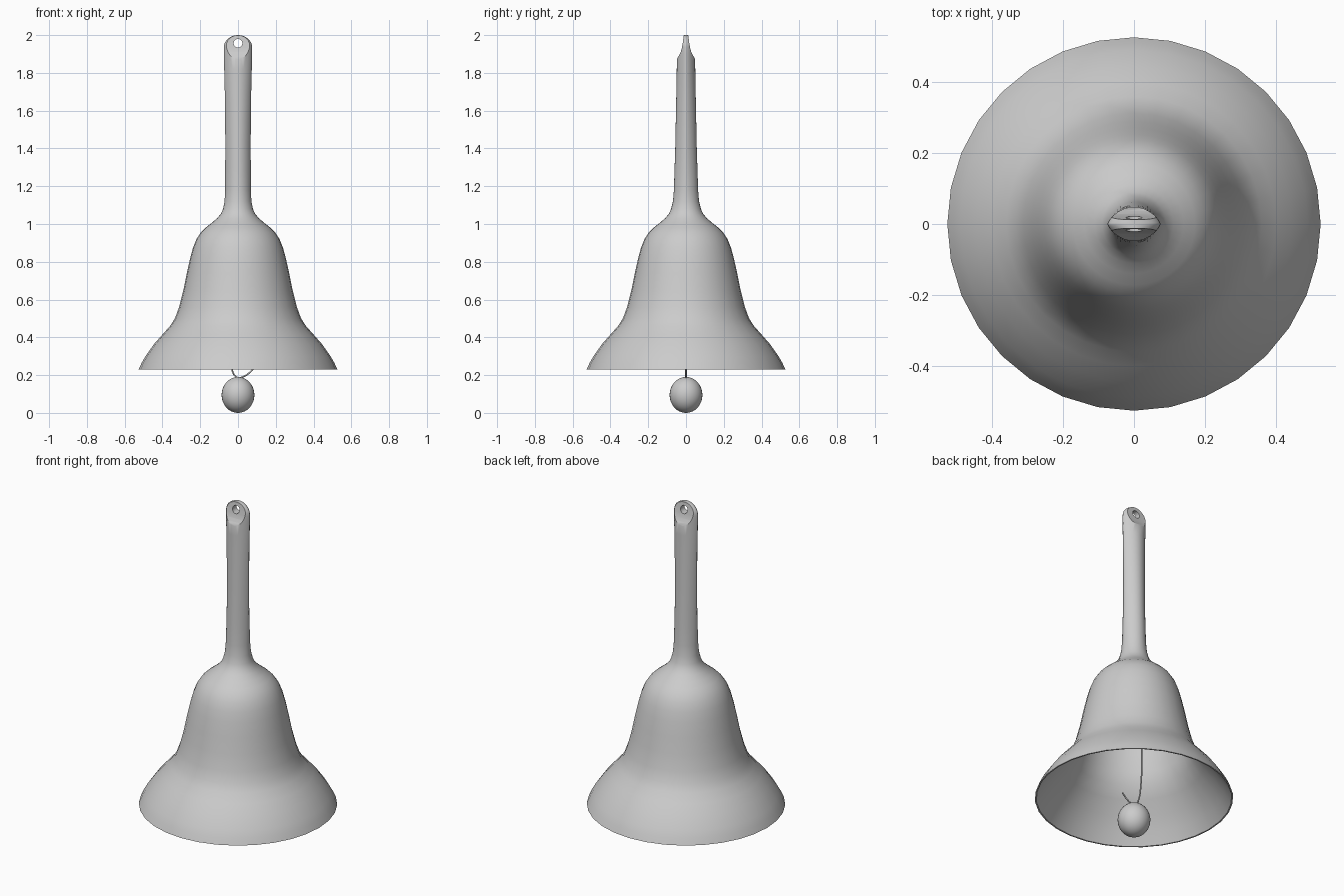
import bpy, bmesh, math

if "Cube" in bpy.data.objects:
    bpy.data.objects.remove(bpy.data.objects["Cube"])

SEG = 32


def finish(bm, name, smooth=True):
    bmesh.ops.recalc_face_normals(bm, faces=bm.faces)
    me = bpy.data.meshes.new(name)
    bm.to_mesh(me)
    bm.free()
    ob = bpy.data.objects.new(name, me)
    bpy.context.collection.objects.link(ob)
    return ob


def smooth(ob, angle=40):
    bpy.ops.object.select_all(action='DESELECT')
    ob.select_set(True)
    bpy.context.view_layer.objects.active = ob
    bpy.ops.object.shade_smooth_by_angle(angle=math.radians(angle))


def loft(name, rings, bottom, top):
    """Rings are (z, half width, half depth, lens sharpness), capped at two poles."""
    bm = bmesh.new()
    loops = []
    for z, rx, ry, k in rings:
        loop = []
        for i in range(SEG):
            a = 2 * math.pi * i / SEG
            s = math.sin(a)
            loop.append(bm.verts.new((rx * math.cos(a),
                                      math.copysign(ry * abs(s) ** (1 + k), s), z)))
        loops.append(loop)
    for a, b in zip(loops, loops[1:]):
        for i in range(SEG):
            j = (i + 1) % SEG
            bm.faces.new((a[i], a[j], b[j], b[i]))
    for loop, z in ((loops[0], bottom), (loops[-1], top)):
        pole = bm.verts.new((0, 0, z))
        for i in range(SEG):
            bm.faces.new((loop[i], loop[(i + 1) % SEG], pole))
    return finish(bm, name)


# Bell: thin inner wall, outer wall, then the lens-shaped handle
inner = [(0.965, 0.08), (0.95, 0.14), (0.92, 0.19), (0.88, 0.22), (0.82, 0.24),
         (0.74, 0.258), (0.65, 0.276), (0.56, 0.298), (0.49, 0.323), (0.43, 0.37),
         (0.36, 0.43), (0.29, 0.48), (0.23, 0.518)]
outer = [(0.23, 0.526), (0.265, 0.51), (0.30, 0.49), (0.365, 0.444), (0.415, 0.40),
         (0.46, 0.36), (0.50, 0.334), (0.56, 0.312), (0.65, 0.289), (0.74, 0.271),
         (0.82, 0.253), (0.875, 0.238), (0.92, 0.22), (0.955, 0.197), (0.98, 0.172),
         (1.005, 0.14), (1.03, 0.111), (1.055, 0.09), (1.08, 0.079)]
handle = [(1.12, 0.071, 0.069, 0.1), (1.18, 0.068, 0.064, 0.25),
          (1.28, 0.068, 0.061, 0.4), (1.40, 0.067, 0.057, 0.5),
          (1.55, 0.068, 0.054, 0.5), (1.70, 0.07, 0.051, 0.5),
          (1.82, 0.073, 0.049, 0.5), (1.90, 0.075, 0.048, 0.5)]
for i in range(8):
    a = math.radians(11 * i)
    handle.append((1.935 + 0.065 * math.sin(a), 0.075 * math.cos(a),
                   0.048 * math.cos(a) ** 0.5, 0.5))
bell = loft("bell_and_handle", [(z, r, r, 0) for z, r in inner + outer] + handle, 0.97, 2.0)

# Scooped flats on both sides of the handle tip
cutters = []
scoop = [(0.1, 1.86), (0.052, 1.862), (0.046, 1.878), (0.036, 1.893), (0.028, 1.91),
         (0.022, 1.932), (0.017, 1.96), (0.013, 1.99), (0.012, 2.05), (0.1, 2.05)]
for side in (-1, 1):
    bm = bmesh.new()
    ends = [[bm.verts.new((x, side * y, z)) for y, z in scoop] for x in (-0.15, 0.15)]
    for end in ends:
        bm.faces.new(end)
    for i in range(len(scoop)):
        j = (i + 1) % len(scoop)
        bm.faces.new((ends[0][i], ends[0][j], ends[1][j], ends[1][i]))
    cutters.append(finish(bm, "scoop_cutter"))

# Hanging hole through the tip
bpy.ops.mesh.primitive_cylinder_add(vertices=24, radius=0.023, depth=0.3,
                                    location=(0, 0, 1.957), rotation=(math.pi / 2, 0, 0))
cutters.append(bpy.context.object)

for c in cutters:
    m = bell.modifiers.new("cut", 'BOOLEAN')
    m.operation, m.solver, m.object = 'DIFFERENCE', 'EXACT', c
    bpy.ops.object.select_all(action='DESELECT')
    bell.select_set(True)
    bpy.context.view_layer.objects.active = bell
    bpy.ops.object.modifier_apply(modifier=m.name)
for c in cutters:
    bpy.data.objects.remove(c, do_unlink=True)
smooth(bell)

# Clapper ball
bpy.ops.mesh.primitive_uv_sphere_add(segments=32, ring_count=16, radius=1, location=(0, 0, 0.095))
ball = bpy.context.object
ball.name = "clapper_ball"
ball.scale = (0.087, 0.087, 0.095)
smooth(ball, 60)


# Cord holding the ball and its short loose end
def cord(name, pts):
    cu = bpy.data.curves.new(name, 'CURVE')
    cu.dimensions = '3D'
    cu.bevel_depth, cu.bevel_resolution = 0.004, 2
    cu.resolution_u, cu.use_fill_caps = 6, True
    sp = cu.splines.new('BEZIER')
    sp.bezier_points.add(len(pts) - 1)
    for p, (x, z) in zip(sp.bezier_points, pts):
        p.co = (x, 0, z)
        p.handle_left_type = p.handle_right_type = 'AUTO'
    bpy.context.collection.objects.link(bpy.data.objects.new(name, cu))


cord("clapper_cord", [(0.01, 0.18), (-0.015, 0.195), (-0.032, 0.23), (-0.048, 0.33),
                      (-0.053, 0.5), (-0.04, 0.75), (0, 0.975)])
cord("cord_loose_end", [(-0.005, 0.182), (0.03, 0.192), (0.055, 0.208), (0.08, 0.232)])
